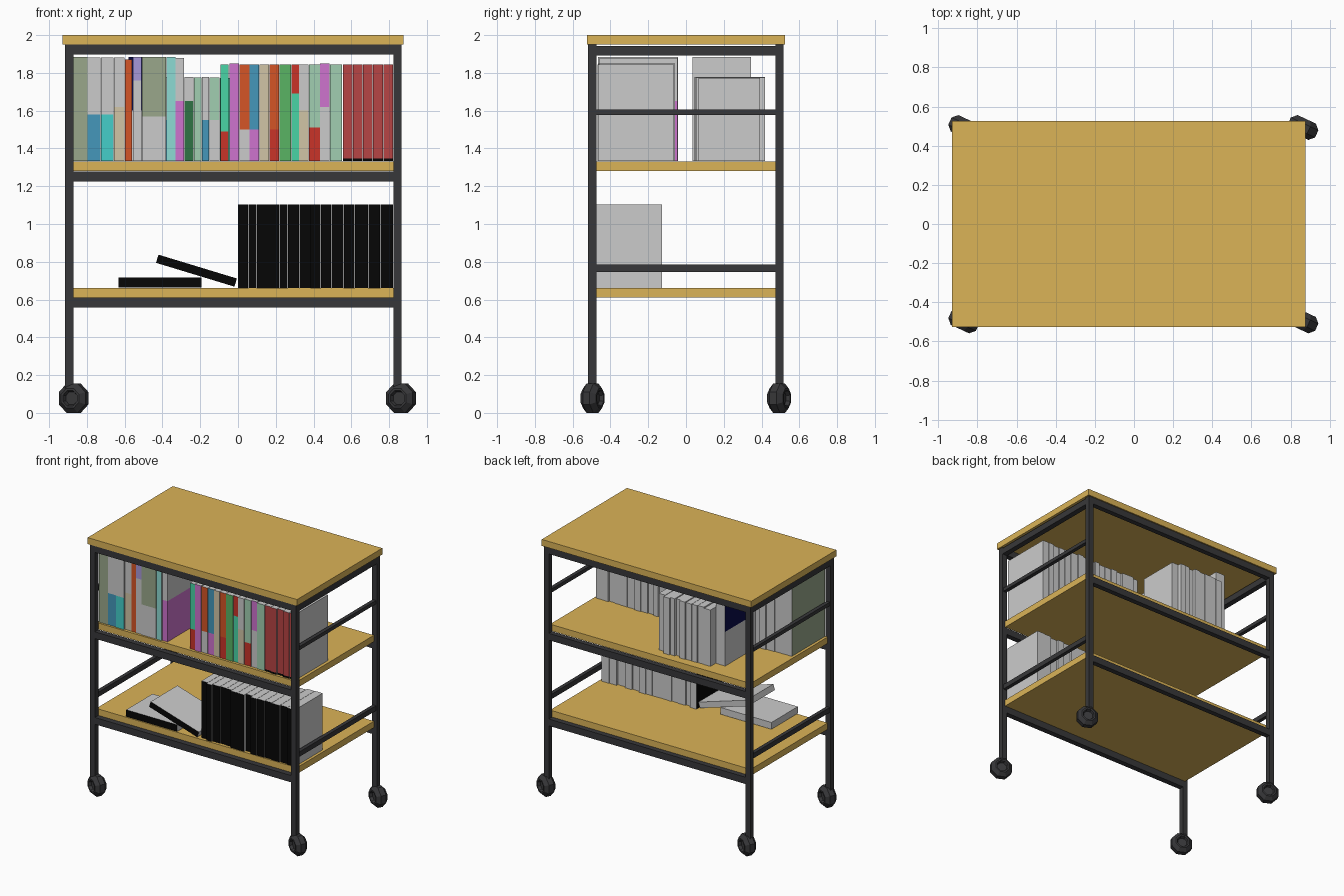
import bpy, bmesh, math, random
from mathutils import Matrix, Vector

if "Cube" in bpy.data.objects:
    bpy.data.objects.remove(bpy.data.objects["Cube"])

random.seed(4)

COLORS = {
    "wood": (218, 178, 88), "steel": (58, 58, 60), "black": (14, 14, 14),
    "olive": (152, 166, 138), "blue": (70, 150, 185), "turquoise": (70, 205, 200),
    "aqua": (140, 218, 210), "beige": (208, 196, 165), "orange": (212, 85, 42),
    "lavender": (165, 150, 215), "magenta": (205, 115, 205), "mint": (160, 205, 175),
    "teal": (75, 212, 165), "green": (90, 178, 100), "forest": (50, 115, 70),
    "red": (182, 70, 70), "crimson": (200, 55, 45), "navy": (18, 20, 75), "grey": None,
}
MATS = {"grey": None}


def mat(name):
    if name not in MATS:
        m = bpy.data.materials.new(name)
        m.diffuse_color = (*[(c / 255) ** 2.2 for c in COLORS[name]], 1)
        m.use_nodes = True
        m.node_tree.nodes["Principled BSDF"].inputs["Base Color"].default_value = m.diffuse_color
        MATS[name] = m
    return MATS[name]


def finish(name, bm, colors):
    bmesh.ops.recalc_face_normals(bm, faces=bm.faces)
    me = bpy.data.meshes.new(name)
    bm.to_mesh(me)
    bm.free()
    ob = bpy.data.objects.new(name, me)
    bpy.context.collection.objects.link(ob)
    if any(c != "grey" for c in colors):
        for c in colors:
            me.materials.append(mat(c))
    return ob


def box_bm(x, y, z):
    size = Vector((x[1] - x[0], y[1] - y[0], z[1] - z[0]))
    mid = Vector((x[0] + x[1], y[0] + y[1], z[0] + z[1])) / 2
    bm = bmesh.new()
    bmesh.ops.create_cube(bm, size=1, matrix=Matrix.Translation(mid) @ Matrix.Diagonal((*size, 1)))
    return bm


def box(name, x, y, z, color):
    return finish(name, box_bm(x, y, z), [color])


def book(name, x, y, z, upper, lower=None, split=None, sides=""):
    """Grey block with a one or two colour spine; sides lists coloured covers (L, R)."""
    bm = box_bm(x, y, z)
    if split:
        bmesh.ops.bisect_plane(bm, geom=bm.verts[:] + bm.edges[:] + bm.faces[:],
                               plane_co=(0, 0, split), plane_no=(0, 0, 1))
    bm.normal_update()
    for f in bm.faces:
        n = f.normal
        painted = n.y < -.5 or ("L" in sides and n.x < -.5) or ("R" in sides and n.x > .5)
        if painted:
            f.material_index = 2 if split and f.calc_center_median().z < split else 1
    return finish(name, bm, ["grey", upper, lower or upper])


# table top and shelves
box("table_top", (-.93, .877), (-.525, .525), (1.95, 2), "wood")
for name, z in (("lower_shelf", .61), ("middle_shelf", 1.28)):
    box(name, (-.89, .84), (-.475, .475), (z, z + .05), "wood")

# frame: legs, long rails under each board, side rails
LEG_X = {"left": (-.915, -.872), "right": (.822, .865)}
LEG_Y = {"front": (-.518, -.475), "back": (.475, .515)}
for sx, x in LEG_X.items():
    for sy, y in LEG_Y.items():
        box(f"{sy}_{sx}_leg", x, y, (.13, 1.95), "steel")
    for part, z in (("top", (1.893, 1.942)), ("upper", (1.578, 1.606)), ("lower", (.747, .785))):
        inset = 0 if part == "top" else .007
        box(f"{sx}_{part}_side_rail", (x[0] + inset, x[1] - inset), (-.475, .475), z, "steel")
for sy, y in LEG_Y.items():
    for part, z in (("top", 1.897), ("middle", 1.225), ("lower", .557)):
        box(f"{sy}_{part}_rail", (-.872, .822), y, (z, z + .053), "steel")


# casters: chamfered eight-sided wheels with hollow hubs
def caster(name, x, y):
    bm = bmesh.new()
    profile = [(-.025, 0), (-.025, .036), (-.046, .044), (-.046, .056), (-.02, .084),
               (.02, .084), (.046, .056), (.046, .044), (.025, .036), (.025, 0)]
    vs = [bm.verts.new((r * math.sin(math.pi / 8), a, r * math.cos(math.pi / 8))) for a, r in profile]
    es = [bm.edges.new(p) for p in zip(vs, vs[1:])]
    bmesh.ops.spin(bm, geom=vs + es, cent=(0, 0, 0), axis=(0, 1, 0), angle=2 * math.pi, steps=8)
    bmesh.ops.remove_doubles(bm, verts=bm.verts, dist=1e-4)
    bmesh.ops.dissolve_degenerate(bm, edges=bm.edges, dist=1e-5)
    bm.transform(Matrix.Translation((x, y, .0776)) @ Matrix.Rotation(math.radians(-25), 4, "Z"))
    finish(name, bm, ["steel"])


for sx, x in (("left", -.87), ("right", .863)):
    for sy, y in (("front", -.495), ("back", .493)):
        caster(f"{sy}_{sx}_caster", x, y)

# upper front row: x start, x end, height, upper colour, lower colour, split, coloured covers
ROW = [
    (-.872, -.798, 1.885, "olive", None, None, "L"),
    (-.796, -.728, 1.882, "grey", "blue", 1.58, ""),
    (-.726, -.658, 1.882, "grey", "turquoise", 1.58, ""),
    (-.656, -.6, 1.882, "grey", "beige", 1.62, ""),
    (-.598, -.56, 1.87, "orange", None, None, ""),
    (-.557, -.51, 1.885, "lavender", "grey", 1.76, ""),
    (-.508, -.38, 1.885, "olive", "grey", 1.57, "R"),
    (-.378, -.332, 1.885, "aqua", None, None, ""),
    (-.33, -.287, 1.88, "grey", "magenta", 1.65, "R"),
    (-.092, -.05, 1.845, "teal", "crimson", 1.49, ""),
    (-.046, .004, 1.85, "magenta", None, None, ""),
    (.008, .06, 1.845, "orange", "grey", 1.5, ""),
    (.062, .112, 1.845, "blue", "magenta", 1.5, ""),
    (.114, .164, 1.845, "beige", None, None, ""),
    (.166, .218, 1.845, "orange", "crimson", 1.5, ""),
    (.22, .28, 1.845, "green", None, None, ""),
    (.282, .322, 1.845, "crimson", "teal", 1.69, ""),
    (.324, .373, 1.845, "grey", "beige", 1.6, ""),
    (.375, .433, 1.845, "mint", "crimson", 1.51, ""),
    (.435, .485, 1.85, "magenta", "grey", 1.62, ""),
    (.487, .55, 1.845, "mint", None, None, ""),
] + [(.555 + i * .0535, .606 + i * .0535, 1.845, "red", "black", 1.347, "") for i in range(5)]
for i, (x0, x1, top, up, low, split, sides) in enumerate(ROW):
    back = -.045 if top > 1.86 else -.06
    book(f"front_book_{i + 1}", (x0, x1), (-.462 + random.uniform(-.006, .006), back + random.uniform(-.015, .005)),
         (1.333, top), up, low, split, sides)

# upper back row: one tall book and a run of shorter ones
book("tall_back_book", (-.58, -.5), (.035, .345), (1.333, 1.885), "navy", "grey", 1.6, "L")
SHORT = [("grey", None), ("mint", None), ("grey", "blue"), ("beige", None), ("grey", "forest"),
         ("mint", None), ("grey", "blue"), ("mint", "grey"), ("teal", None)]
edges = [-.497, -.44, -.385, -.335, -.283, -.232, -.19, -.15, -.095, -.035]
for i, (up, low) in enumerate(SHORT):
    book(f"back_book_{i + 1}", (edges[i], edges[i + 1] - .004), (.04 + random.uniform(0, .03), .42 - random.uniform(0, .03)),
         (1.333, 1.78 - random.uniform(0, .008)), up, low, 1.65 if low == "forest" else 1.55 if low else None)

# lower row of black binders
cuts = [0, .055, .1, .165, .22, .265, .325, .385, .44, .495, .56, .62, .69, .755, .822]
for i in range(len(cuts) - 1):
    book(f"binder_{i + 1}", (cuts[i], cuts[i + 1] - .002), (-.472 + random.uniform(-.003, .022), -.127 - random.uniform(0, .02)),
         (.661, 1.103), "black", sides="L" if i == 0 else "")

# two lying binders, one leaning on the other
book("flat_binder", (-.632, -.193), (-.475, -.15), (.665, .718), "black")
lean = book("leaning_binder", (-.217, .217), (-.165, .165), (-.0225, .0225), "black")
lean.location = (-.22, -.31, .753)
lean.rotation_euler.y = math.radians(16.9)
